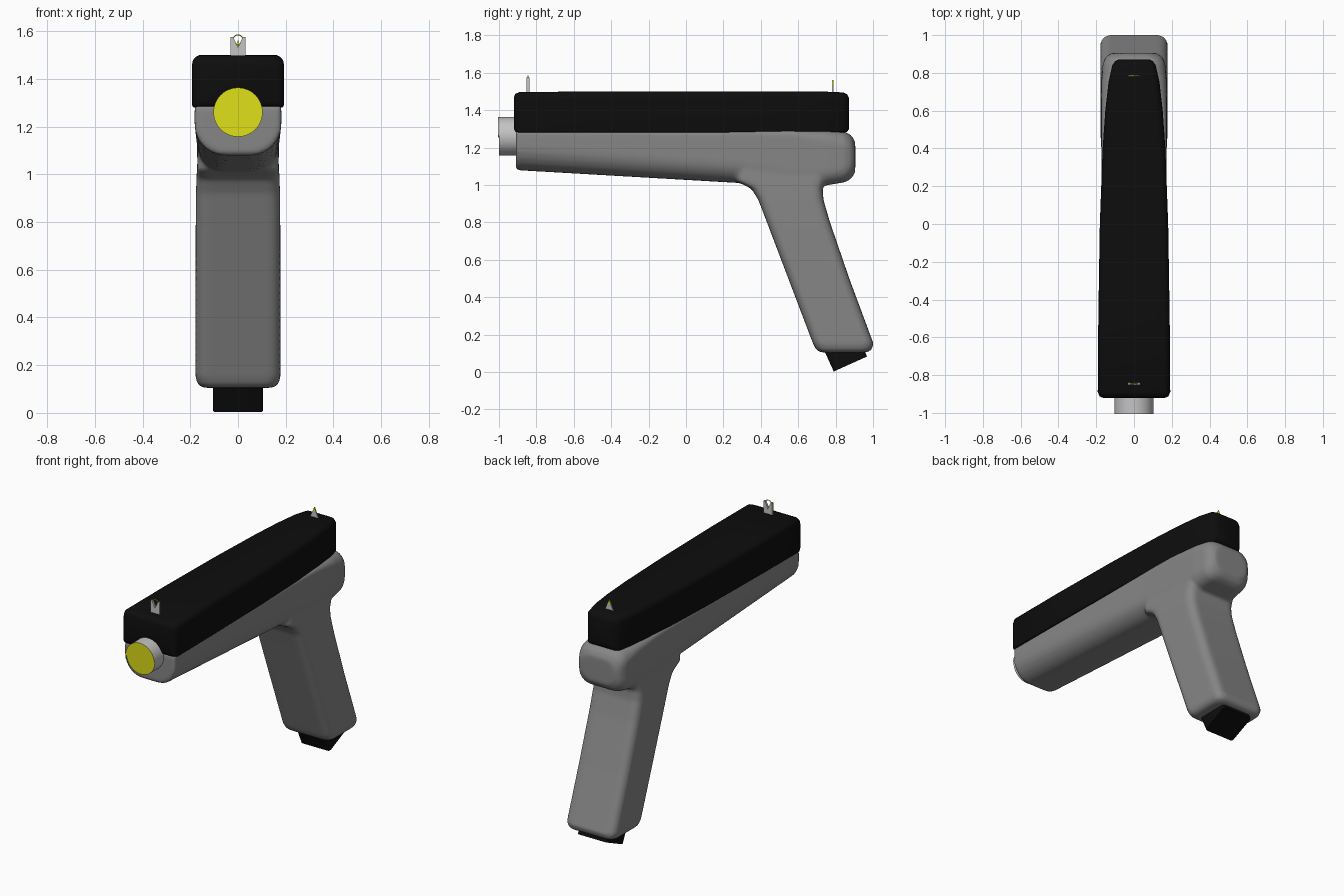
import bpy, bmesh, math
from mathutils import Vector

cube = bpy.data.objects.get("Cube")
if cube:
    bpy.data.objects.remove(cube, do_unlink=True)


def material(name, rgb, rough=0.6):
    m = bpy.data.materials.new(name)
    m.use_nodes = True
    m.diffuse_color = (*rgb, 1)
    bsdf = m.node_tree.nodes["Principled BSDF"]
    bsdf.inputs["Base Color"].default_value = (*rgb, 1)
    bsdf.inputs["Roughness"].default_value = rough
    return m


GREY = material("mid grey", (0.24, 0.24, 0.24))
BLACK = material("black", (0.004, 0.004, 0.004))
LIGHT = material("light grey", (0.55, 0.55, 0.55))
YELLOW = material("yellow", (0.8, 0.8, 0.01))


def finish(name, bm, *mats, angle=35):
    bmesh.ops.recalc_face_normals(bm, faces=bm.faces)
    mesh = bpy.data.meshes.new(name)
    bm.to_mesh(mesh)
    bm.free()
    for m in mats:
        mesh.materials.append(m)
    ob = bpy.data.objects.new(name, mesh)
    bpy.context.collection.objects.link(ob)
    bpy.ops.object.select_all(action='DESELECT')
    ob.select_set(True)
    bpy.context.view_layer.objects.active = ob
    bpy.ops.object.shade_smooth_by_angle(angle=math.radians(angle))
    return ob


def rounded(hw, v0, v1, r0, r1, steps=6):
    """Outline symmetric in u, with corner radius r0 at v0 and r1 at v1."""
    corners = [(hw - r0, v0 + r0, r0, 270), (hw - r1, v1 - r1, r1, 0),
               (r1 - hw, v1 - r1, r1, 90), (r0 - hw, v0 + r0, r0, 180)]
    pts = []
    for u, v, r, start in corners:
        for i in range(steps + 1):
            a = math.radians(start + 90 * i / steps)
            pts.append((u + r * math.cos(a), v + r * math.sin(a)))
    return pts


def loft(bm, sections, along_y):
    """Each section: (position, half width, low, high, low radius, high radius)."""
    rings = []
    for p, *shape in sections:
        rings.append([bm.verts.new((u, p, v) if along_y else (u, v, p))
                      for u, v in rounded(*shape)])
    n = len(rings[0])
    for a, b in zip(rings, rings[1:]):
        for i in range(n):
            j = (i + 1) % n
            bm.faces.new((a[i], a[j], b[j], b[i]))
    bm.faces.new(rings[0])
    bm.faces.new(rings[-1])


def plate(name, outline, y, depth, mat):
    """Flat part extruded along y from an x-z outline."""
    bm = bmesh.new()
    face = bm.faces.new([bm.verts.new((x, y - depth / 2, z)) for x, z in outline])
    ext = bmesh.ops.extrude_face_region(bm, geom=[face])
    moved = [g for g in ext["geom"] if isinstance(g, bmesh.types.BMVert)]
    bmesh.ops.translate(bm, verts=moved, vec=(0, depth, 0))
    return finish(name, bm, mat)


# Lower frame and grip, blended into one smooth shell
bm = bmesh.new()
loft(bm, [
    (-0.91, 0.182, 1.08, 1.29, 0.13, 0.01),
    (0.30, 0.172, 1.01, 1.29, 0.11, 0.01),
    (0.55, 0.172, 1.0, 1.29, 0.08, 0.02),
    (0.76, 0.172, 1.0, 1.29, 0.08, 0.06),
    (0.85, 0.165, 1.015, 1.285, 0.08, 0.08),
    (0.885, 0.15, 1.035, 1.265, 0.08, 0.08),
    (0.905, 0.12, 1.07, 1.23, 0.07, 0.07)], True)
loft(bm, [
    (0.105, 0.145, 0.72, 0.965, 0.04, 0.04),
    (0.118, 0.168, 0.697, 0.992, 0.05, 0.05),
    (0.15, 0.178, 0.68, 1.003, 0.05, 0.05),
    (0.50, 0.178, 0.547, 0.873, 0.05, 0.05),
    (0.80, 0.177, 0.433, 0.77, 0.05, 0.05),
    (0.92, 0.176, 0.387, 0.735, 0.05, 0.05),
    (0.98, 0.174, 0.35, 0.73, 0.05, 0.05),
    (1.02, 0.172, 0.27, 0.745, 0.05, 0.05),
    (1.15, 0.165, 0.27, 0.78, 0.05, 0.05)], False)
frame = finish("frame_and_grip", bm, GREY)
remesh = frame.modifiers.new("blend", 'REMESH')
remesh.mode = 'VOXEL'
remesh.voxel_size = 0.011
remesh.use_smooth_shade = True
smooth = frame.modifiers.new("soften", 'SMOOTH')
smooth.factor = 0.5
smooth.iterations = 7
for mod in ("blend", "soften"):
    bpy.ops.object.modifier_apply(modifier=mod)
bpy.ops.object.shade_smooth()

# Upper cover, tapering to the rear
bm = bmesh.new()
loft(bm, [
    (-0.92, 0.165, 1.30, 1.47, 0.02, 0.03),
    (-0.912, 0.182, 1.285, 1.488, 0.015, 0.035),
    (-0.89, 0.192, 1.28, 1.497, 0.01, 0.035),
    (-0.5, 0.189, 1.28, 1.5, 0.01, 0.035),
    (0.0, 0.181, 1.28, 1.5, 0.01, 0.035),
    (0.4, 0.166, 1.28, 1.5, 0.01, 0.035),
    (0.6, 0.152, 1.28, 1.5, 0.01, 0.035),
    (0.75, 0.135, 1.28, 1.499, 0.01, 0.035),
    (0.84, 0.115, 1.28, 1.495, 0.01, 0.035),
    (0.862, 0.1, 1.285, 1.485, 0.015, 0.035),
    (0.872, 0.08, 1.30, 1.465, 0.02, 0.03)], True)
finish("upper_cover", bm, BLACK, angle=50)

# Slanted plug under the grip
plug = [(0.70, 0.2), (0.79, 0.003), (0.968, 0.083), (0.92, 0.2)]
bm = bmesh.new()
sides = [[bm.verts.new((x, y, z)) for y, z in plug] for x in (-0.105, 0.105)]
for ring in sides:
    bm.faces.new(ring)
for i in range(4):
    j = (i + 1) % 4
    bm.faces.new((sides[0][i], sides[0][j], sides[1][j], sides[1][i]))
long_edges = [e for e in bm.edges
              if abs(e.verts[0].co.x - e.verts[1].co.x) < 0.01
              and abs(e.verts[0].co.z - e.verts[1].co.z) > 0.1]
bmesh.ops.bevel(bm, geom=long_edges, offset=0.015, segments=3,
                profile=0.5, affect='EDGES')
finish("grip_plug", bm, BLACK)


# Nozzle with a coloured, slightly inset front disc
def tube_at(y, z):
    def place(bm):
        for v in bm.verts:
            x, h, d = v.co.x, v.co.y, v.co.z
            v.co = Vector((x, y + d, z + h))
    return place


bm = bmesh.new()
bmesh.ops.create_cone(bm, cap_ends=True, segments=48, radius1=0.103,
                      radius2=0.103, depth=0.2)
tube_at(-0.9, 1.26)(bm)
front = min((f for f in bm.faces if len(f.verts) > 4),
            key=lambda f: f.calc_center_median().y)
bmesh.ops.inset_region(bm, faces=[front], thickness=0.006, depth=0)
front.material_index = 1
finish("nozzle", bm, LIGHT, YELLOW)

# Front sight: notched post holding a thin ring
plate("front_sight", [(-0.032, 1.49), (0.032, 1.49), (0.032, 1.575),
                      (0.02, 1.575), (0.0, 1.53), (-0.02, 1.575),
                      (-0.032, 1.575)], -0.845, 0.014, LIGHT)
bpy.ops.mesh.primitive_torus_add(location=(0, -0.845, 1.563),
                                 rotation=(math.pi / 2, 0, 0),
                                 major_radius=0.021, minor_radius=0.0025,
                                 major_segments=24, minor_segments=8)
ring = bpy.context.object
ring.name = "front_sight_ring"
ring.data.materials.append(YELLOW)
bpy.ops.object.shade_smooth()

# Rear sight: small triangle with a coloured tip
plate("rear_sight", [(-0.032, 1.49), (0.032, 1.49), (0.012, 1.535),
                     (-0.012, 1.535)], 0.785, 0.008, LIGHT)
plate("rear_sight_tip", [(-0.012, 1.535), (0.012, 1.535), (0.0, 1.562)],
      0.785, 0.008, YELLOW)
